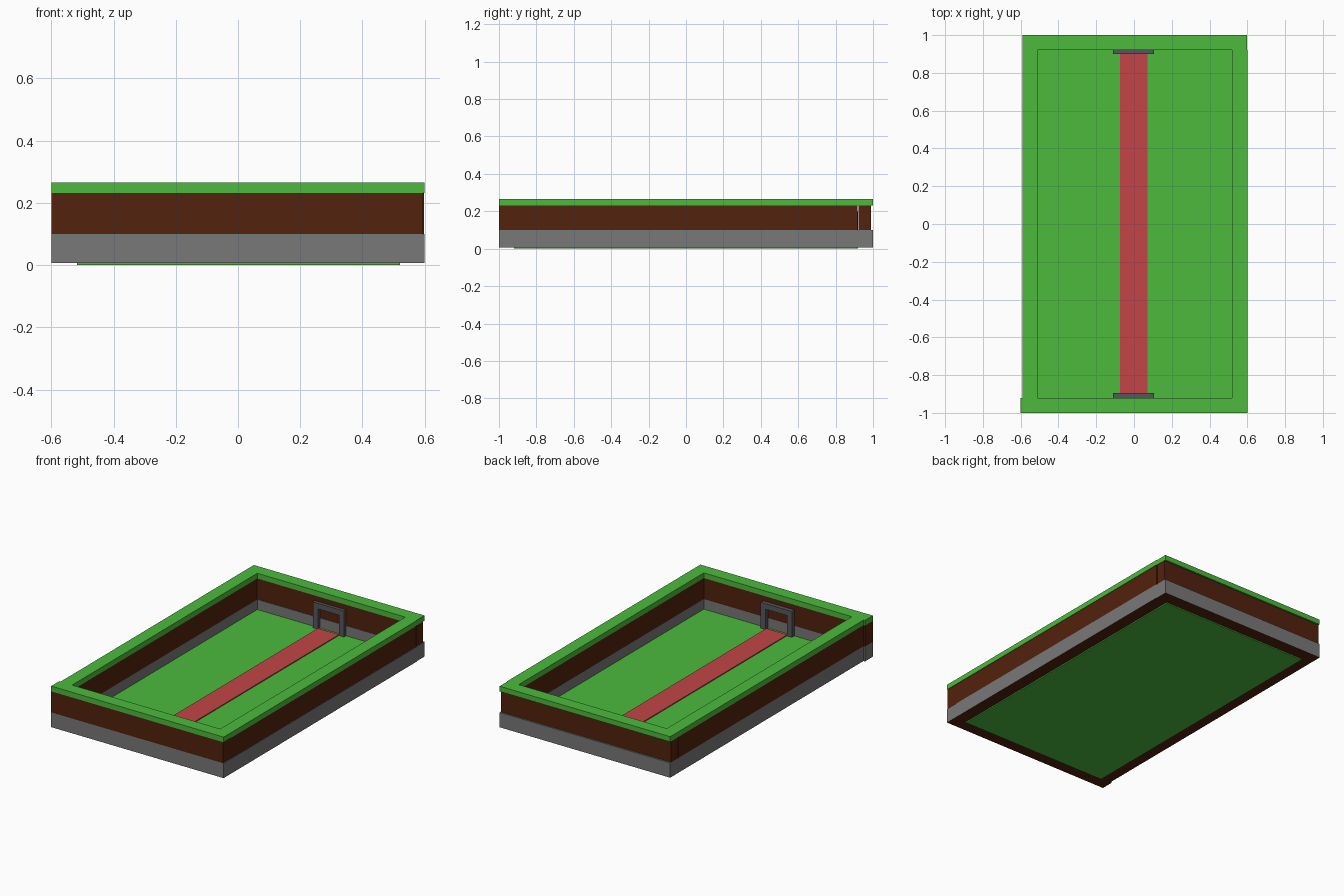
import bpy, bmesh

if "Cube" in bpy.data.objects:
    bpy.data.objects.remove(bpy.data.objects["Cube"])


def lin(c):
    c /= 255
    return c / 12.92 if c <= 0.04045 else ((c + 0.055) / 1.055) ** 2.4


def mat(name, r, g, b):
    m = bpy.data.materials.new(name)
    m.diffuse_color = (lin(r), lin(g), lin(b), 1)
    m.use_nodes = True
    m.node_tree.nodes["Principled BSDF"].inputs["Base Color"].default_value = m.diffuse_color
    return m


GREEN = mat("grass_green", 76, 186, 60)
BROWN = mat("dark_brown", 82, 34, 14)
GREY = mat("mid_grey", 120, 120, 120)
SLATE = mat("slate_grey", 86, 86, 94)
RED = mat("carpet_red", 195, 69, 71)


def box(name, x, y, z, material, under=None):
    """Box from (min, max) ranges, with an optional underside colour."""
    bm = bmesh.new()
    bmesh.ops.create_cube(bm, size=1)
    for v in bm.verts:
        v.co = [r[0] if c < 0 else r[1] for c, r in zip(v.co, (x, y, z))]
    bm.normal_update()
    me = bpy.data.meshes.new(name)
    me.materials.append(material)
    if under:
        me.materials.append(under)
        for f in bm.faces:
            f.material_index = int(f.normal.z < -0.5)
    bm.to_mesh(me)
    bm.free()
    ob = bpy.data.objects.new(name, me)
    bpy.context.collection.objects.link(ob)
    return ob


# Four walls laid end to end around the floor: grey footing, brown band, green cap
walls = {
    "front": ((-0.6, 0.6), (-1.0, -0.92), (-0.6, 0.595), (-1.0, -0.92)),
    "back": ((-0.59, 0.597), (0.92, 1.0), (-0.59, 0.595), (0.923, 0.99)),
    "left": ((-0.59, -0.51), (-0.92, 0.92), (-0.59, -0.51), (-0.92, 0.917)),
    "right": ((0.52, 0.6), (-0.92, 0.92), (0.52, 0.597), (-0.92, 0.917)),
}
for side, (x, y, bx, by) in walls.items():
    box(side + "_footing", x, y, (0.007, 0.1), GREY, BROWN)
    box(side + "_band", bx, by, (0.1, 0.232), BROWN)
    box(side + "_cap", x, y, (0.232, 0.265), GREEN)

# Floor slab and the carpet strip down the middle
box("floor", (-0.518, 0.52), (-0.92, 0.92), (0.0, 0.037), GREEN)
box("carpet", (-0.075, 0.072), (-0.9, 0.9), (0.037, 0.043), RED)

# Door frame at each end: two posts and a lintel
for end, y in (("front", (-0.92, -0.895)), ("back", (0.9, 0.92))):
    for side, x in (("left", (-0.11, -0.075)), ("right", (0.072, 0.107))):
        box(f"{end}_door_post_{side}", x, y, (0.037, 0.165), SLATE)
    box(end + "_door_lintel", (-0.11, 0.107), y, (0.165, 0.2), SLATE)
